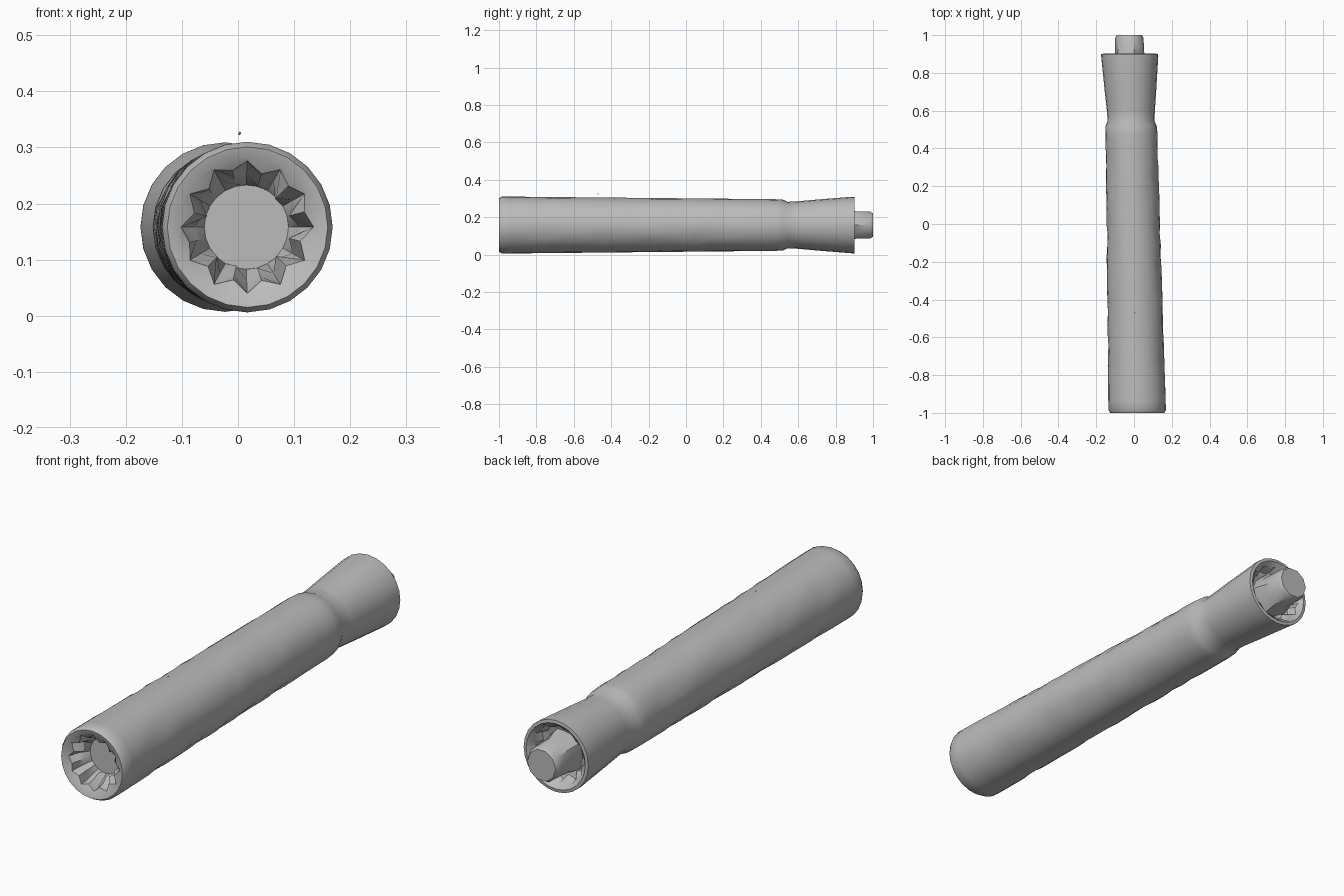
import bpy, bmesh, math, random
from mathutils import Vector

random.seed(4)
cube = bpy.data.objects.get("Cube")
if cube:
    bpy.data.objects.remove(cube, do_unlink=True)

grey = bpy.data.materials.new("plain grey")
grey.use_nodes = True
colour = (0.5, 0.5, 0.5, 1)
grey.diffuse_color = colour
grey.node_tree.nodes["Principled BSDF"].inputs["Base Color"].default_value = colour


def axis_point(y):
    """Centre line of the slightly skewed tube."""
    return Vector((-0.004 - 0.021 * y, y, 0.158))


def lathe(name, rings, sides):
    """Sweep rings of (y, radius, tooth depth, roughness) along the axis."""
    bm = bmesh.new()
    loops = []
    for y, radius, tooth, rough in rings:
        loop = []
        for i in range(sides):
            a = math.tau * i / sides
            side = abs(math.cos(a))
            r = radius - tooth * (i % 2) * random.uniform(0.6, 1.2)
            r -= rough * side * random.random() ** 3
            loop.append(bm.verts.new(axis_point(y) + Vector((r * math.cos(a), 0, r * math.sin(a)))))
        loops.append(loop)
    for a, b in zip(loops, loops[1:]):
        for i in range(sides):
            j = (i + 1) % sides
            bm.faces.new((a[i], a[j], b[j], b[i]))
    bm.faces.new(loops[0])
    bm.faces.new(loops[-1])
    bmesh.ops.recalc_face_normals(bm, faces=bm.faces)
    return finish(name, bm)


def finish(name, bm):
    mesh = bpy.data.meshes.new(name)
    bm.to_mesh(mesh)
    bm.free()
    mesh.materials.append(grey)
    obj = bpy.data.objects.new(name, mesh)
    bpy.context.collection.objects.link(obj)
    bpy.ops.object.select_all(action="DESELECT")
    obj.select_set(True)
    bpy.context.view_layer.objects.active = obj
    bpy.ops.object.shade_smooth_by_angle(angle=math.radians(32))
    return obj


# Toothed socket and rounded rim at the front
front = [(-0.90, 0.075, 0, 0), (-0.93, 0.095, 0.02, 0), (-0.955, 0.115, 0.035, 0),
         (-0.985, 0.118, 0.018, 0), (-0.995, 0.125, 0, 0), (-1.0, 0.143, 0, 0),
         (-0.985, 0.152, 0, 0)]

# Long, gently tapering shaft with worn sides
shaft = []
steps = 24
for k in range(steps + 1):
    t = k / steps
    shaft.append((-0.94 + 1.42 * t, 0.152 - 0.014 * t, 0, 0.009 if 2 < k < 23 else 0))

# Pinched neck and flared end with a hollow rim
back = [(0.52, 0.135, 0, 0), (0.545, 0.124, 0, 0), (0.60, 0.127, 0, 0),
        (0.70, 0.136, 0, 0), (0.80, 0.144, 0, 0), (0.885, 0.151, 0, 0),
        (0.90, 0.151, 0, 0), (0.902, 0.138, 0, 0), (0.885, 0.125, 0.012, 0),
        (0.85, 0.115, 0.022, 0), (0.84, 0.08, 0, 0)]
lathe("tube_body", front + shaft + back, 24)

# Peg protruding from the flared end, with a stepped collar
lathe("end_peg", [(0.83, 0.095, 0.01, 0), (0.875, 0.09, 0.012, 0), (0.91, 0.077, 0, 0),
                  (0.985, 0.075, 0, 0), (1.0, 0.066, 0, 0)], 10)

# Tiny loose chip above the shaft
bm = bmesh.new()
bmesh.ops.create_icosphere(bm, subdivisions=1, radius=0.003)
bmesh.ops.translate(bm, verts=bm.verts, vec=(0.003, -0.47, 0.325))
finish("loose_chip", bm)
